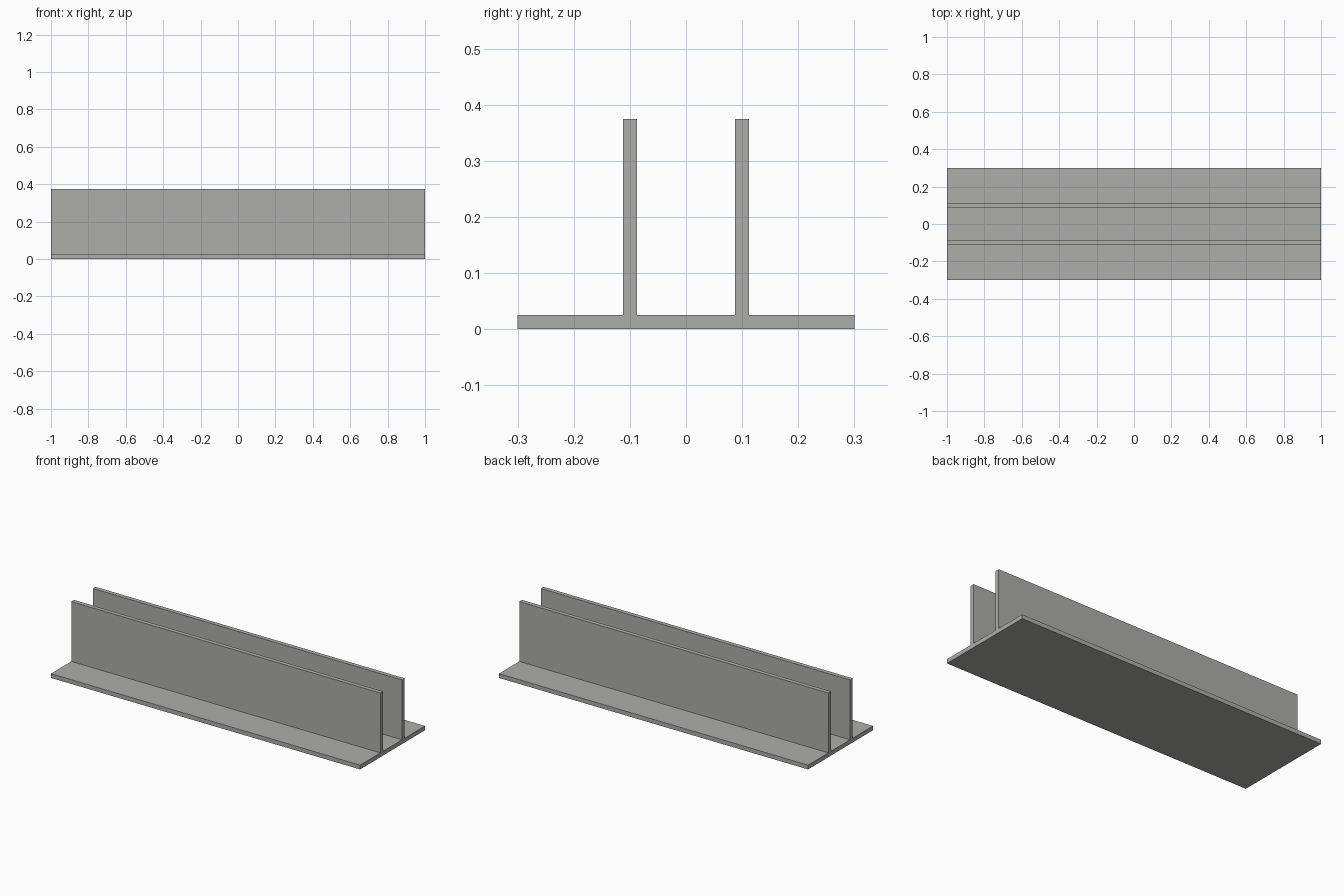
import bpy, bmesh

if "Cube" in bpy.data.objects:
    bpy.data.objects.remove(bpy.data.objects["Cube"])

# Dimensions
LENGTH, HALF_WIDTH, HEIGHT = 2.0, 0.30, 0.375
BASE = 0.025                        # thickness of the base plate
WEB_IN, WEB_OUT = 0.0875, 0.1125    # inner and outer faces of each upright

steel = bpy.data.materials.new("grey_steel")
steel.diffuse_color = (0.42, 0.42, 0.41, 1)
steel.use_nodes = True
steel.node_tree.nodes["Principled BSDF"].inputs["Base Color"].default_value = steel.diffuse_color

# Cross-section: right half, then mirrored to close the outline
half = [(HALF_WIDTH, 0), (HALF_WIDTH, BASE), (WEB_OUT, BASE),
        (WEB_OUT, HEIGHT), (WEB_IN, HEIGHT), (WEB_IN, BASE)]
outline = half + [(-y, z) for y, z in reversed(half)]

# Double-web beam, extruded along x
bm = bmesh.new()
end = bm.faces.new([bm.verts.new((-LENGTH / 2, y, z)) for y, z in outline])
side = bmesh.ops.extrude_face_region(bm, geom=[end])["geom"]
bmesh.ops.translate(bm, vec=(LENGTH, 0, 0),
                    verts=[v for v in side if isinstance(v, bmesh.types.BMVert)])
bmesh.ops.recalc_face_normals(bm, faces=bm.faces)
mesh = bpy.data.meshes.new("double_web_beam")
bm.to_mesh(mesh)
bm.free()
mesh.materials.append(steel)
bpy.context.collection.objects.link(bpy.data.objects.new("double_web_beam", mesh))
